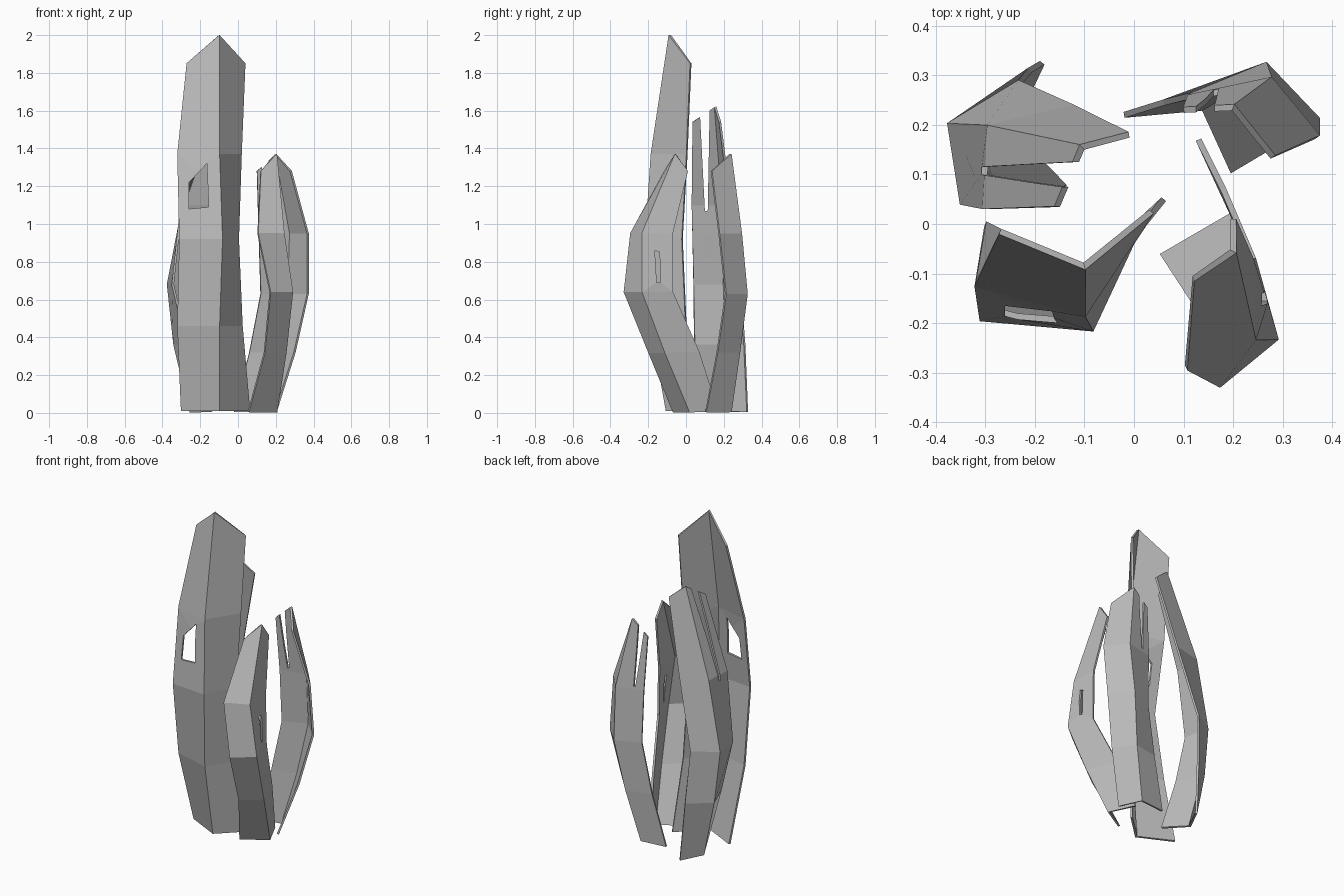
import bpy
import bmesh

old_cube = bpy.data.objects.get("Cube")
if old_cube:
    bpy.data.objects.remove(old_cube, do_unlink=True)

# One stone grey for every shard
stone = bpy.data.materials.new("stone_grey")
stone.use_nodes = True
grey = (0.5, 0.5, 0.5, 1)
stone.diffuse_color = grey
stone.node_tree.nodes["Principled BSDF"].inputs["Base Color"].default_value = grey

THICKNESS = 0.012


def new_object(name, bm):
    bmesh.ops.recalc_face_normals(bm, faces=bm.faces)
    mesh = bpy.data.meshes.new(name)
    bm.to_mesh(mesh)
    bm.free()
    obj = bpy.data.objects.new(name, mesh)
    bpy.context.collection.objects.link(obj)
    mesh.materials.append(stone)
    return obj


def make_cutter(name, outline, axis):
    """Prism through a shard: outline is (across, height), swept along axis."""
    bm = bmesh.new()
    rings = []
    for depth in (-1, 1):
        rings.append([bm.verts.new((depth, a, z) if axis == "x" else (a, depth, z))
                      for a, z in outline])
    near, far = rings
    bm.faces.new(near)
    bm.faces.new(far)
    for i in range(len(near)):
        j = (i + 1) % len(near)
        bm.faces.new((near[i], near[j], far[j], far[i]))
    cutter = new_object(name, bm)
    cutter.hide_render = True
    return cutter


def apply_modifier(obj, modifier):
    bpy.context.view_layer.objects.active = obj
    bpy.ops.object.modifier_apply(modifier=modifier.name)


def make_shard(name, levels, shoulder, tip, rails, opening, axis):
    """Folded plate: an edge rail, a ridge rail and a second edge rail."""
    bm = bmesh.new()
    columns = []
    for rail, top in zip(rails, (shoulder, tip, shoulder)):
        columns.append([bm.verts.new((x, y, z))
                        for (x, y), z in zip(rail, levels + [top])])
    for left, right in zip(columns, columns[1:]):
        for i in range(len(left) - 1):
            bm.faces.new((left[i], right[i], right[i + 1], left[i + 1]))
    shard = new_object(name, bm)

    solid = shard.modifiers.new("thickness", "SOLIDIFY")
    solid.thickness = THICKNESS
    solid.offset = 0
    solid.use_even_offset = True
    apply_modifier(shard, solid)

    cutter = make_cutter(name + "_cutter", opening, axis)
    cut = shard.modifiers.new("opening", "BOOLEAN")
    cut.operation = "DIFFERENCE"
    cut.solver = "EXACT"
    cut.object = cutter
    apply_modifier(shard, cut)
    bpy.data.objects.remove(cutter, do_unlink=True)
    return shard


# Tall front shard with a slanted window
make_shard(
    "tall_front_shard", [0.01, 0.46, 0.92, 1.37], 1.85, 2.0,
    [[(-0.3, 0), (-0.32, -0.12), (-0.31, -0.19), (-0.32, -0.12), (-0.27, -0.015)],
     [(-0.1, -0.1), (-0.1, -0.18), (-0.085, -0.21), (-0.1, -0.18), (-0.1, -0.085)],
     [(0.06, 0.05), (0.02, 0), (0, -0.02), (0.015, 0.005), (0.035, 0.025)]],
    [(-0.26, 1.08), (-0.155, 1.09), (-0.165, 1.32), (-0.26, 1.22)], "y")

# Short front shard with a narrow slit
make_shard(
    "short_front_shard", [0.005, 0.32, 0.64, 0.95], 1.28, 1.37,
    [[(0.055, -0.065), (0.14, -0.195), (0.17, -0.325), (0.105, -0.29), (0.12, -0.11)],
     [(0.2, 0.02), (0.25, -0.11), (0.285, -0.23), (0.24, -0.23), (0.2, -0.055)],
     [(0.13, 0.17), (0.18, 0.07), (0.24, -0.07), (0.235, -0.07), (0.2, 0.01)]],
    [(-0.165, 0.86), (-0.155, 0.69), (-0.135, 0.69), (-0.14, 0.85)], "x")

# Short back shard with a split top
make_shard(
    "short_back_shard", [0.005, 0.32, 0.63, 0.95], 1.28, 1.37,
    [[(-0.02, 0.22), (0.06, 0.245), (0.12, 0.26), (0.11, 0.255), (0.1, 0.23)],
     [(0.14, 0.235), (0.215, 0.28), (0.265, 0.32), (0.275, 0.29), (0.2, 0.235)],
     [(0.2, 0.105), (0.3, 0.165), (0.37, 0.21), (0.37, 0.175), (0.28, 0.135)]],
    [(0.11, 1.45), (0.16, 0.97), (0.17, 0.97), (0.16, 1.45)], "y")

# Middle back shard with a split top
make_shard(
    "middle_back_shard", [0.005, 0.36, 0.68, 1.1], 1.54, 1.62,
    [[(-0.185, 0.325), (-0.21, 0.31), (-0.23, 0.285), (-0.12, 0.235), (-0.01, 0.18)],
     [(-0.25, 0.19), (-0.335, 0.21), (-0.37, 0.2), (-0.29, 0.195), (-0.105, 0.155)],
     [(-0.14, 0.075), (-0.27, 0.045), (-0.345, 0.04), (-0.3, 0.03), (-0.155, 0.035)]],
    [(0.068, 1.7), (0.1, 1.07), (0.115, 1.07), (0.127, 1.7)], "x")
